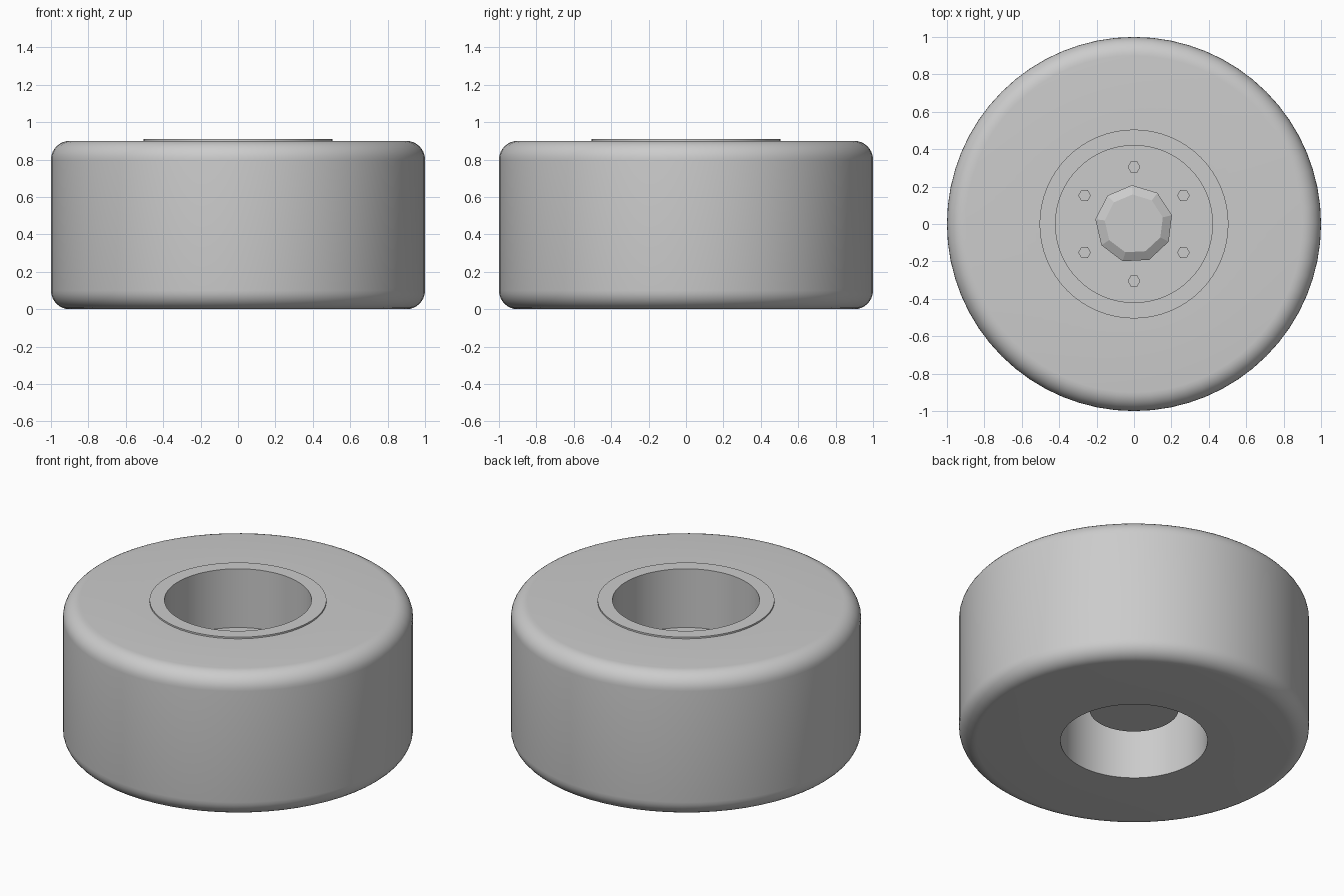
import bpy, math

cube = bpy.data.objects.get("Cube")
if cube:
    bpy.data.objects.remove(cube)

grey = bpy.data.materials.new("plain grey")
grey.use_nodes = True
grey.diffuse_color = (0.6, 0.6, 0.6, 1)
grey.node_tree.nodes["Principled BSDF"].inputs["Base Color"].default_value = (0.6, 0.6, 0.6, 1)


def lathe(name, profile, sides, turn=0.0, at=(0, 0, 0), closed=False, smooth=True):
    """Revolve (radius, z) points about z; points at radius 0 become poles."""
    verts, rings, faces = [], [], []
    for r, z in profile:
        n = sides if r > 0 else 1
        rings.append([len(verts) + i for i in range(n)])
        for i in range(n):
            a = math.radians(turn) + math.tau * i / sides
            verts.append((r * math.cos(a), r * math.sin(a), z))
    pairs = list(zip(rings, rings[1:]))
    if closed:
        pairs.append((rings[-1], rings[0]))
    for low, high in pairs:
        for i in range(sides):
            j = (i + 1) % sides
            quad = [low[i % len(low)], low[j % len(low)],
                    high[j % len(high)], high[i % len(high)]]
            faces.append(list(dict.fromkeys(quad)))
    mesh = bpy.data.meshes.new(name)
    mesh.from_pydata(verts, [], faces)
    mesh.materials.append(grey)
    obj = bpy.data.objects.new(name, mesh)
    obj.location = at
    bpy.context.collection.objects.link(obj)
    if smooth:
        bpy.ops.object.select_all(action="DESELECT")
        obj.select_set(True)
        bpy.context.view_layer.objects.active = obj
        bpy.ops.object.shade_smooth_by_angle(angle=math.radians(30))
    return obj


def corner(r, z, radius, start, steps=8):
    """Quarter-round profile points, counterclockwise from the start angle."""
    angles = [math.radians(start + 90 * i / steps) for i in range(steps + 1)]
    return [(r + radius * math.cos(a), z + radius * math.sin(a)) for a in angles]


# Tyre with rounded shoulders
tyre_height, shoulder = 0.9, 0.1
lathe("tyre", [(0.46, 0)] + corner(1 - shoulder, shoulder, shoulder, -90)
      + corner(1 - shoulder, tyre_height - shoulder, shoulder, 0)
      + [(0.46, tyre_height)], 64, closed=True)

# Rim barrel with a thin raised lip on the outer face
lathe("rim", [(0.42, 0), (0.46, 0), (0.46, 0.89), (0.505, 0.89),
              (0.505, 0.91), (0.42, 0.91)], 64, closed=True)

# Recessed wheel disc and the mounting drum behind it
disc_top = 0.54
lathe("wheel_disc", [(0, 0.46), (0.43, 0.46), (0.43, disc_top), (0, disc_top)], 64)
lathe("mounting_drum", [(0, 0.21), (0.255, 0.21), (0.255, 0.47), (0, 0.47)], 48)

# Faceted hub cap
lathe("hub_cap", [(0, disc_top - 0.01), (0.208, disc_top - 0.01), (0.208, disc_top + 0.05),
                  (0.158, disc_top + 0.08), (0, disc_top + 0.08)], 9, turn=93, smooth=False)

# Six wheel nuts
for i in range(6):
    a = math.radians(90 + 60 * i)
    lathe(f"wheel_nut_{i + 1}", [(0, -0.01), (0.034, -0.01), (0.034, 0.03), (0, 0.03)], 6,
          at=(0.305 * math.cos(a), 0.305 * math.sin(a), disc_top), smooth=False)
